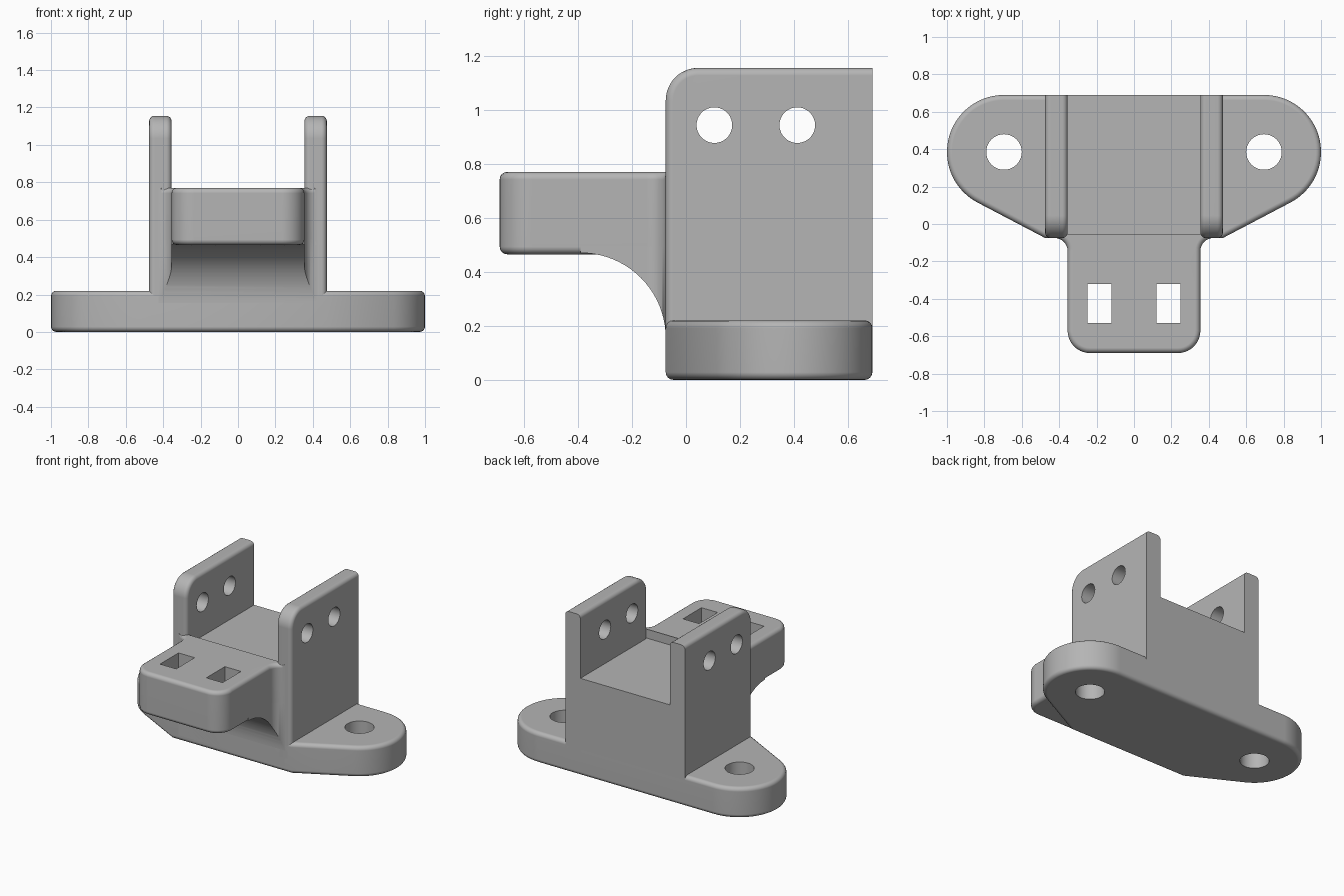
import bpy, bmesh
from math import cos, sin, radians

cube = bpy.data.objects.get("Cube")
if cube:
    bpy.data.objects.remove(cube, do_unlink=True)

GREY = (0.46, 0.46, 0.46, 1.0)
grey = bpy.data.materials.new("mid grey")
grey.diffuse_color = GREY
grey.use_nodes = True
grey.node_tree.nodes["Principled BSDF"].inputs["Base Color"].default_value = GREY

FRONT, BACK = -0.075, 0.69
EDGE = 0.028          # small rounding on outer edges


def arc(cx, cy, r, a0, a1, n=12):
    return [(cx + r * cos(radians(a0 + (a1 - a0) * i / n)),
             cy + r * sin(radians(a0 + (a1 - a0) * i / n))) for i in range(n + 1)]


def mirrored(half):
    """Close a right-hand outline with its mirror image."""
    return half + [(-x, y) for x, y in reversed(half)]


def prism(name, outline, axis, lo, hi, rounded=None):
    """Extrude an outline along x or z; round rim edges picked by the rule."""
    def place(p, h):
        return (h, *p) if axis == "x" else (*p, h)
    bm = bmesh.new()
    face = bm.faces.new([bm.verts.new(place(p, lo)) for p in outline])
    ext = bmesh.ops.extrude_face_region(bm, geom=[face])
    for v in ext["geom"]:
        if isinstance(v, bmesh.types.BMVert):
            v.co["xyz".index(axis)] = hi
    bmesh.ops.recalc_face_normals(bm, faces=bm.faces)
    if rounded:
        k = "xyz".index(axis)
        rim = [e for e in bm.edges
               if abs(e.verts[0].co[k] - e.verts[1].co[k]) < 1e-5
               and rounded((e.verts[0].co + e.verts[1].co) / 2)]
        bmesh.ops.bevel(bm, geom=rim, offset=EDGE, offset_type="OFFSET",
                        segments=4, profile=0.5, affect="EDGES", clamp_overlap=False)
    mesh = bpy.data.meshes.new(name)
    bm.to_mesh(mesh)
    bm.free()
    mesh.materials.append(grey)
    obj = bpy.data.objects.new(name, mesh)
    bpy.context.collection.objects.link(obj)
    return obj


def activate(obj):
    bpy.ops.object.select_all(action="DESELECT")
    obj.select_set(True)
    bpy.context.view_layer.objects.active = obj


def combine(obj, tool, operation="DIFFERENCE"):
    activate(obj)
    mod = obj.modifiers.new("cut", "BOOLEAN")
    mod.operation, mod.object, mod.solver = operation, tool, "EXACT"
    bpy.ops.object.modifier_apply(modifier=mod.name)
    bpy.data.objects.remove(tool, do_unlink=True)


def finish(obj):
    activate(obj)
    bpy.ops.object.shade_smooth_by_angle(angle=radians(32))
    mod = obj.modifiers.new("even shading", "WEIGHTED_NORMAL")
    mod.keep_sharp = True


# Base flange with two rounded ears and bolt holes
ear = [(0.475, FRONT)] + arc(0.695, 0.385, 0.305, -63, 90, 28)
base = prism("base_flange", mirrored(ear), "z", 0, 0.22, lambda c: True)
for side in (-1, 1):
    combine(base, prism("bolt_hole", arc(side * 0.695, 0.385, 0.095, 0, 350, 35), "z", -0.1, 0.4))
finish(base)

# Solid block between the side plates
block = [(FRONT, 0.04), (BACK, 0.04), (BACK, 0.70), (FRONT, 0.70)]
finish(prism("centre_block", block, "x", -0.42, 0.42))

# Side plates, each with two cross holes
plate_outline = [(FRONT, 0.1), (BACK, 0.1), (BACK, 1.155)] + arc(FRONT + 0.12, 1.035, 0.12, 90, 180)
for side, label in ((1, "left"), (-1, "right")):
    plate = prism(label + "_side_plate", plate_outline, "x", side * 0.355, side * 0.475,
                  lambda c: c.y < BACK - 0.01 and c.z > 0.11)
    for y in (0.105, 0.412):
        combine(plate, prism("cross_hole", arc(y, 0.943, 0.066, 0, 350, 35), "x", side * 0.2, side * 0.6))
    finish(plate)

# Front shelf that flares into the plates, with two rectangular slots
shelf_half = (arc(0.235, -0.57, 0.12, -90, 0, 10)
              + arc(0.425, FRONT - 0.07, 0.07, 180, 90, 8) + [(0.425, -0.065)])
shelf = prism("front_shelf", mirrored(shelf_half), "z", 0.465, 0.77,
              lambda c: c.y < FRONT - 0.001)

# Curved web beneath the shelf, trimmed to the flared outline
web_outline = arc(-0.39, 0.155, 0.315, 90, 0, 20) + [(-0.06, 0.155), (-0.06, 0.5), (-0.39, 0.5)]
web = prism("under_shelf_web", web_outline, "x", -0.6, 0.6)
combine(web, prism("web_trim", mirrored(shelf_half), "z", 0, 1), "INTERSECT")

for part in (shelf, web):
    for side in (-1, 1):
        slot = [(side * x, y) for x, y in
                ((0.12, -0.53), (0.248, -0.53), (0.248, -0.32), (0.12, -0.32))]
        combine(part, prism("slot", slot, "z", 0.1, 1))
    finish(part)
